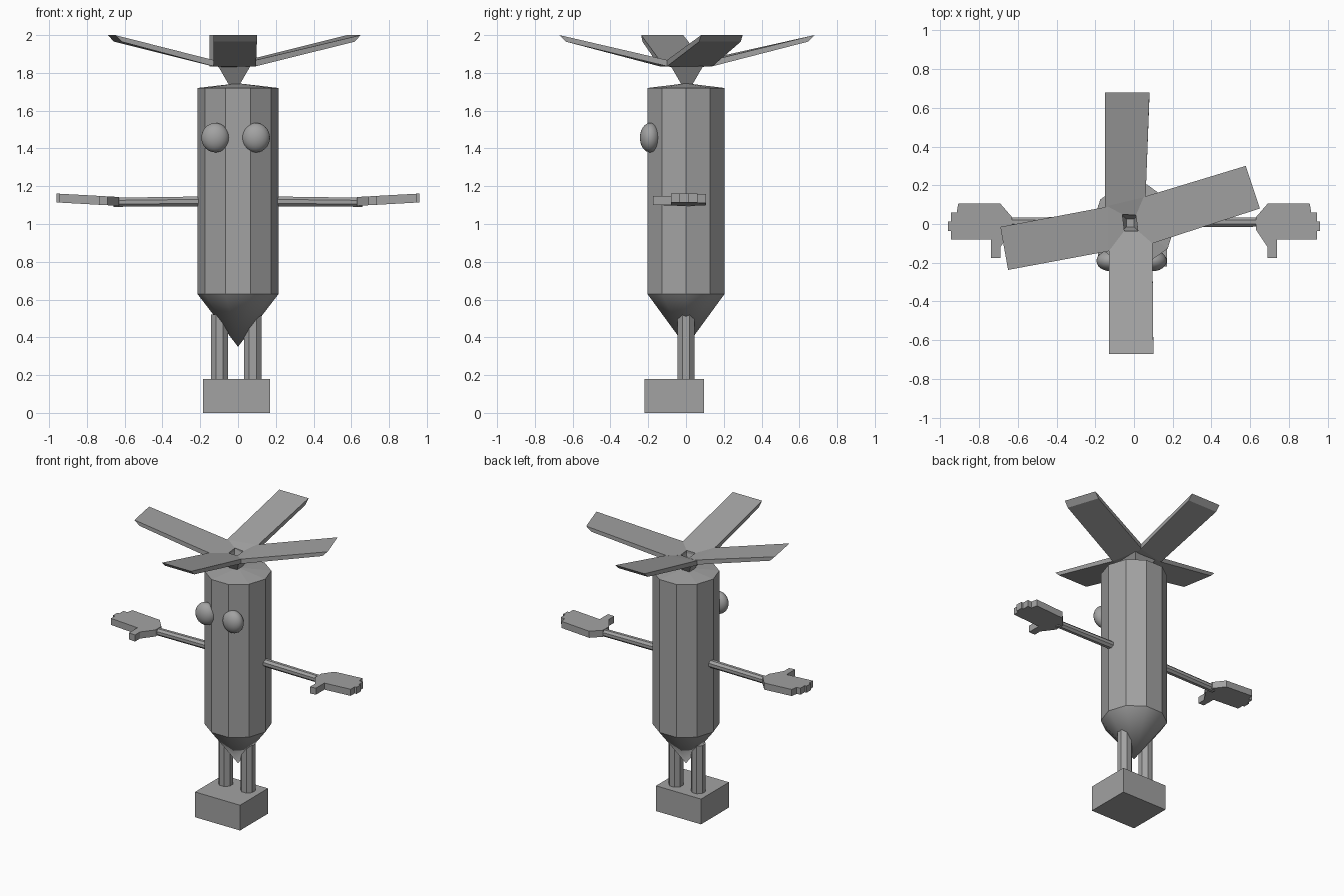
import bpy, bmesh, math
from mathutils import Vector, Matrix

if "Cube" in bpy.data.objects:
    bpy.data.objects.remove(bpy.data.objects["Cube"])

grey = bpy.data.materials.new("plain grey")
grey.diffuse_color = (0.36, 0.36, 0.36, 1)
grey.use_nodes = True
grey.node_tree.nodes["Principled BSDF"].inputs["Base Color"].default_value = grey.diffuse_color


def make(name, verts, faces, smooth=False):
    """Mesh object from vertices and faces, with outward normals."""
    me = bpy.data.meshes.new(name)
    me.from_pydata([tuple(v) for v in verts], [], faces)
    bm = bmesh.new()
    bm.from_mesh(me)
    bmesh.ops.recalc_face_normals(bm, faces=bm.faces)
    for f in bm.faces:
        f.smooth = smooth
    bm.to_mesh(me)
    bm.free()
    me.materials.append(grey)
    ob = bpy.data.objects.new(name, me)
    bpy.context.collection.objects.link(ob)
    return ob


def loft(name, rings, cap_start=True, cap_end=True, smooth=False):
    """Skin a list of equally long rings of points."""
    n = len(rings[0])
    faces = [(k * n + i, k * n + (i + 1) % n, (k + 1) * n + (i + 1) % n, (k + 1) * n + i)
             for k in range(len(rings) - 1) for i in range(n)]
    if cap_start:
        faces.append(tuple(range(n)))
    if cap_end:
        faces.append(tuple(range((len(rings) - 1) * n, len(rings) * n)))
    return make(name, [p for r in rings for p in r], faces, smooth)


def circle(n, r, z, cx=0, cy=0, phase=0.0):
    return [Vector((cx + r * math.cos(phase + math.tau * i / n),
                    cy + r * math.sin(phase + math.tau * i / n), z)) for i in range(n)]


def cone(name, base, apex, smooth):
    n = len(base)
    return make(name, base + [Vector(apex)],
                [(i, (i + 1) % n, n) for i in range(n)], smooth)


# Ten-sided body with a shallow roof and a smooth pointed underside
R = 0.215
loft("body", [circle(10, R, 0.63), circle(10, R, 1.72)], False, False)
cone("body_roof", circle(10, R, 1.72), (0, 0, 1.745), False)
cone("body_point", circle(10, R, 0.63), (0, 0, 0.35), True)

# Bulging eyes
for side, x in (("left", -0.12), ("right", 0.095)):
    bm = bmesh.new()
    bmesh.ops.create_uvsphere(bm, u_segments=24, v_segments=16, radius=1)
    bmesh.ops.transform(bm, verts=bm.verts, matrix=Matrix.Translation((x, -0.19, 1.457))
                        @ Matrix.Diagonal((0.074, 0.054, 0.078, 1)))
    for f in bm.faces:
        f.smooth = True
    me = bpy.data.meshes.new(side + "_eye")
    bm.to_mesh(me)
    bm.free()
    me.materials.append(grey)
    bpy.context.collection.objects.link(bpy.data.objects.new(side + "_eye", me))

# Legs and the single block foot
for side, x in (("left", -0.097), ("right", 0.078)):
    loft(side + "_leg", [circle(8, 0.049, z, x, 0.0, math.pi / 8) for z in (0.17, 0.52)])
loft("foot", [[Vector((x, y, z)) for x, y in
               ((-0.185, -0.22), (0.17, -0.22), (0.17, 0.095), (-0.185, 0.095))]
              for z in (0, 0.18)])

# Arms and mitten hands, mirrored left and right
HAND = [(0.63, -0.03), (0.69, -0.12), (0.69, -0.175), (0.737, -0.175), (0.737, -0.08),
        (0.945, -0.08), (0.945, -0.035), (0.96, -0.035), (0.96, 0.012), (0.945, 0.012),
        (0.945, 0.06), (0.915, 0.06), (0.907, 0.105), (0.69, 0.105), (0.63, 0.036)]
for side, s in (("left", -1), ("right", 1)):
    loft(side + "_arm", [[Vector((s * x, 0.01 + p.x, z + p.y))
                          for p in circle(8, r, 0, phase=math.pi / 8)]
                         for x, z, r in ((0.18, 1.12, 0.028), (0.66, 1.115, 0.026))])
    # Top lifts slightly towards the finger tips
    loft(side + "_hand", [[Vector((s * x, y, z + 0.055 * (x - 0.63))) for x, y in HAND]
                          for z in (1.096, 1.143)])

# Funnel-shaped rotor hub with a pit in its top
def square(h, z):
    return [Vector((-0.02 + a * h, 0.005 + b * h, z))
            for a, b in ((-1, -1), (1, -1), (1, 1), (-1, 1))]


loft("rotor_hub", [square(0.027, 1.735), square(0.085, 1.835),
                   square(0.045, 1.845), square(0.02, 1.76)])

# Four rising blades: two tip corners, two shoulder corners, two root corners
BLADES = {
    "left": [(-0.69, -0.015), (-0.65, -0.237), (-0.13, -0.14), (-0.134, 0.09),
             (-0.05, -0.035), (-0.06, 0.05)],
    "front": [(-0.13, -0.67), (0.10, -0.67), (0.095, -0.10), (-0.13, -0.14),
              (0.02, -0.035), (-0.05, -0.035)],
    "right": [(0.65, 0.08), (0.577, 0.30), (0.05, 0.14), (0.095, -0.10),
              (0.01, 0.045), (0.02, -0.035)],
    "back": [(0.08, 0.68), (-0.15, 0.68), (-0.15, 0.09), (0.06, 0.14),
             (-0.06, 0.05), (0.01, 0.045)],
}
for side, pts in BLADES.items():
    t1, t2, s2, s1, r2, r1 = [Vector((x, y, 0)) for x, y in pts]
    inward = ((s1 + s2) - (t1 + t2)).normalized() * 0.035
    top, low = [], []
    for p, z, zl, d in ((t1, 2.0, 1.965, 1), (t2, 2.0, 1.965, 1), (s2, 1.868, 1.835, 0),
                        (r2, 1.848, 1.83, 0), (r1, 1.848, 1.83, 0), (s1, 1.868, 1.835, 0)):
        top.append(p + Vector((0, 0, z)))
        low.append(p + inward * d + Vector((0, 0, zl)))
    faces = [(0, 1, 2, 5), (5, 2, 3, 4), (6, 7, 8, 11), (11, 8, 9, 10)]
    faces += [(i, (i + 1) % 6, 6 + (i + 1) % 6, 6 + i) for i in range(6)]
    make(side + "_rotor_blade", top + low, faces)
